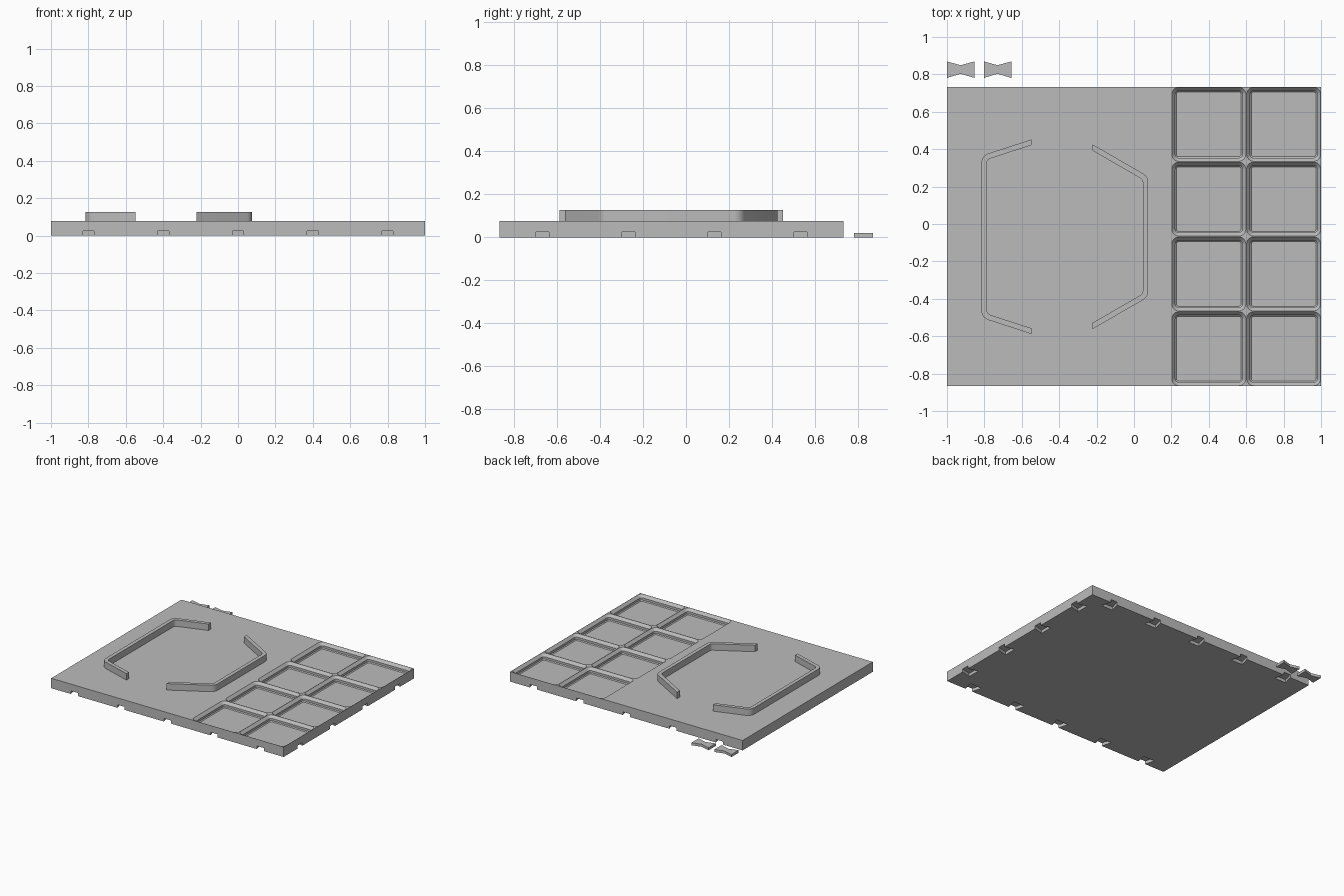
import bpy, bmesh, math
from mathutils import Vector

if "Cube" in bpy.data.objects:
    bpy.data.objects.remove(bpy.data.objects["Cube"])

X0, X1, Y0, Y1, TOP = -1.0, 1.0, -0.867, 0.733, 0.077
grey = bpy.data.materials.new("light_grey")
grey.diffuse_color = (0.5, 0.5, 0.5, 1)
grey.use_nodes = True
grey.node_tree.nodes["Principled BSDF"].inputs["Base Color"].default_value = grey.diffuse_color


def make_object(name, bm):
    bmesh.ops.recalc_face_normals(bm, faces=bm.faces)
    mesh = bpy.data.meshes.new(name)
    bm.to_mesh(mesh)
    bm.free()
    mesh.materials.append(grey)
    ob = bpy.data.objects.new(name, mesh)
    bpy.context.collection.objects.link(ob)
    return ob


def loft(bm, rings):
    """Closed solid through a stack of matching rings."""
    loops = [[bm.verts.new(p) for p in r] for r in rings]
    n = len(loops[0])
    for a, b in zip(loops, loops[1:]):
        for i in range(n):
            j = (i + 1) % n
            bm.faces.new((a[i], a[j], b[j], b[i]))
    bm.faces.new(loops[0])
    bm.faces.new(loops[-1])


def prism(bm, pts, z0, z1):
    loft(bm, [[(x, y, z) for x, y in pts] for z in (z0, z1)])


def rounded_square(cx, cy, half, r, z, seg=6):
    out = []
    for q, (sx, sy) in enumerate(((1, 1), (-1, 1), (-1, -1), (1, -1))):
        for i in range(seg + 1):
            a = math.pi / 2 * (q + i / seg)
            out.append((cx + sx * (half - r) + r * math.cos(a),
                        cy + sy * (half - r) + r * math.sin(a), z))
    return out


def cut(target, cutter):
    cutter.hide_render = True
    mod = target.modifiers.new("cut", 'BOOLEAN')
    mod.operation, mod.solver, mod.object = 'DIFFERENCE', 'EXACT', cutter
    bpy.context.view_layer.objects.active = target
    bpy.ops.object.modifier_apply(modifier=mod.name)
    bpy.data.objects.remove(cutter)


# Base plate
bm = bmesh.new()
prism(bm, [(X0, Y0), (X1, Y0), (X1, Y1), (X0, Y1)], 0, TOP)
plate = make_object("base_plate", bm)

# Eight tray pockets with stepped, chamfered walls
bm = bmesh.new()
profile = [(0.027, 0.044), (0.0205, 0.0375), (0.0205, 0.0205), (0.002, 0.0), (0.002, -0.02)]
for i in range(2):
    for j in range(4):
        loft(bm, [rounded_square(0.4 + 0.4 * i, Y0 + 0.2 + 0.4 * j, 0.2 - inset,
                                 0.04 - inset, TOP - depth) for inset, depth in profile])
cut(plate, make_object("pocket_cutter", bm))

# Dovetail connector slots along the front, back and right edges
bm = bmesh.new()


def slot(edge, inward):
    side = Vector((-inward.y, inward.x))
    shape = [(-0.02, -0.03), (0, -0.03), (0.077, -0.05), (0.077, 0.05), (0, 0.03), (-0.02, 0.03)]
    prism(bm, [edge + inward * d + side * w for d, w in shape], -0.02, 0.024)


for k in range(5):
    x = -0.8 + 0.4 * k
    slot(Vector((x, Y0)), Vector((0, 1)))
    slot(Vector((x, Y1)), Vector((0, -1)))
for k in range(4):
    slot(Vector((X1, Y0 + 0.2 + 0.4 * k)), Vector((-1, 0)))
cut(plate, make_object("slot_cutter", bm))


# Holder rails: straight run, rounded bends, and angled ends
def rail(name, sx, x_out, x_end, y_bend, angle, y_mid=-0.068, t=0.029, r=0.055):
    # The local frame has the outer side at +x; sx mirrors it
    a = math.radians(angle)
    turn = math.pi / 2 - a
    yc = y_bend - r * math.tan(turn / 2)
    cx = sx * x_out - r
    upper = []
    for rad in (r, r - t):
        line = [(cx + rad * math.cos(turn * i / 8), yc + rad * math.sin(turn * i / 8))
                for i in range(9)]
        px, py = line[-1]
        end = sx * x_end
        line.append((end, py + (px - end) * math.tan(a)))
        upper.append(line)
    rings = [[(x, -y) for x, y in reversed(line)] + line for line in upper]
    outer, inner = [[(sx * x, y + y_mid) for x, y in ring] for ring in rings]
    bm = bmesh.new()
    prism(bm, outer + inner[::-1], TOP - 0.002, 0.127)
    ob = make_object(name, bm)
    bpy.context.view_layer.objects.active = ob
    ob.select_set(True)
    bpy.ops.object.shade_smooth_by_angle(angle=math.radians(25))
    ob.select_set(False)


rail("left_holder_rail", -1, -0.816, -0.548, 0.433, 18)
rail("right_holder_rail", 1, 0.076, -0.222, 0.322, 30)

# Loose bow-tie connectors behind the plate
for k, x in enumerate((-1.0, -0.803)):
    bm = bmesh.new()
    prism(bm, [(x, 0.781), (x + 0.0735, 0.803), (x + 0.147, 0.781),
               (x + 0.147, 0.869), (x + 0.0735, 0.849), (x, 0.869)], 0, 0.02)
    make_object("bow_tie_connector_%d" % (k + 1), bm)
